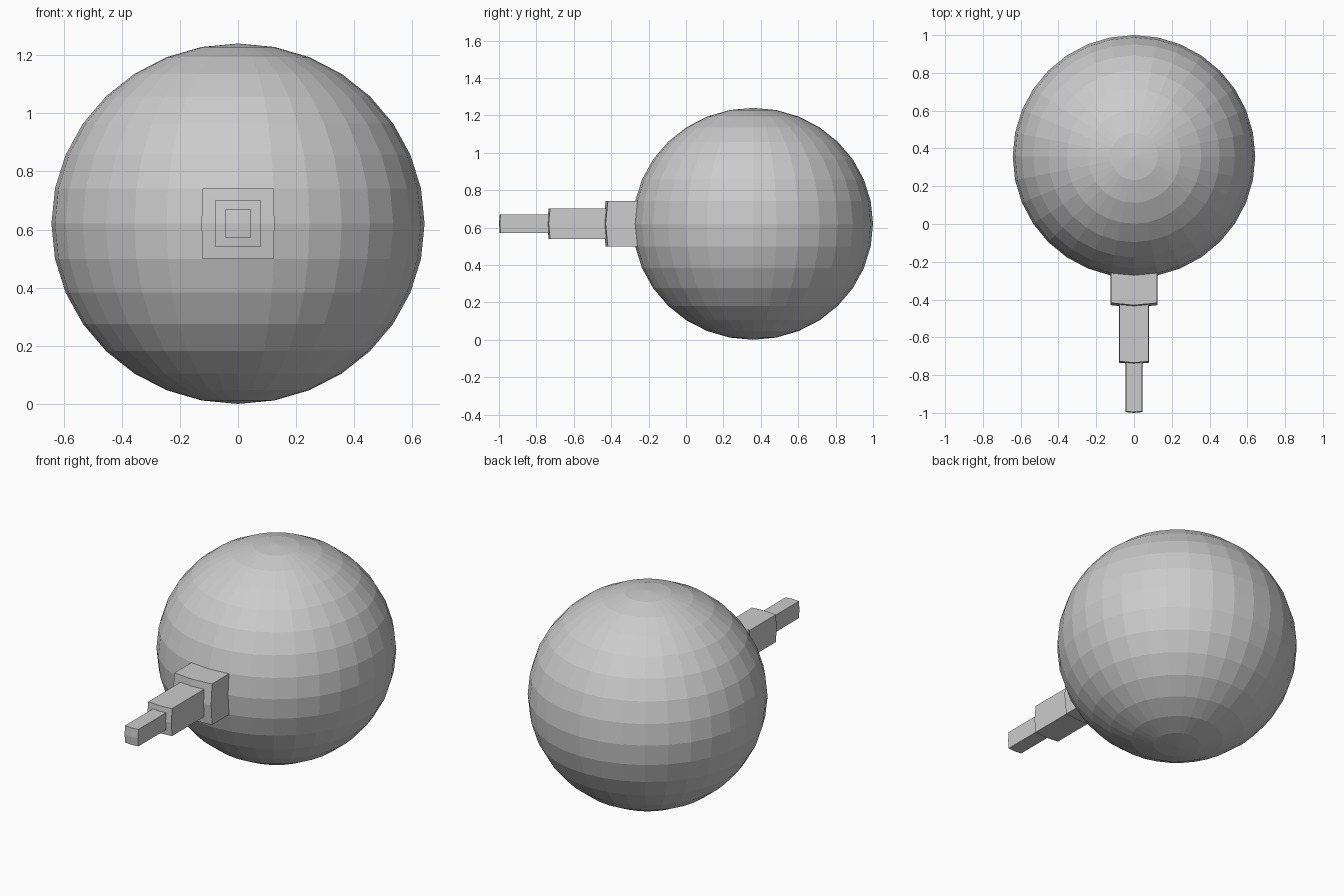
import bpy, bmesh
from mathutils import Vector, Matrix

if "Cube" in bpy.data.objects:
    bpy.data.objects.remove(bpy.data.objects["Cube"])

# Flat-shaded, slightly squashed ball
bm = bmesh.new()
place = Matrix.Translation((0, 0.358, 0.62)) @ Matrix.Diagonal((0.642, 0.642, 0.62, 1))
bmesh.ops.create_uvsphere(bm, u_segments=32, v_segments=16, radius=1.0, matrix=place)


def extrude(faces):
    """Extrude a patch and return its new faces and vertices."""
    new = bmesh.ops.extrude_face_region(bm, geom=faces)["geom"]
    bmesh.ops.delete(bm, geom=[f for f in faces if f.is_valid], context='FACES')
    return ([g for g in new if isinstance(g, bmesh.types.BMFace)],
            [g for g in new if isinstance(g, bmesh.types.BMVert)])


# The four faces around the front point become a stepped nozzle
patch = []
for f in bm.faces:
    c = f.calc_center_median()
    if c.y < -0.2 and abs(c.x) < 0.1 and abs(c.z - 0.62) < 0.1:
        patch.append(f)

# (half width, half height, tip y) for each step
tip = -0.284
half_w, half_h = 0.125, 0.121
for w, h, y in [(0.125, 0.121, -0.442), (0.079, 0.081, -0.742), (0.044, 0.050, -1.0)]:
    if w < half_w:
        # narrow the patch to form the shoulder
        patch, verts = extrude(patch)
        for v in verts:
            v.co.x *= w / half_w
            v.co.z = 0.62 + (v.co.z - 0.62) * h / half_h
            v.co.y = tip + (v.co.y - tip) * w / half_w
        half_w, half_h = w, h
    patch, verts = extrude(patch)
    bmesh.ops.translate(bm, verts=verts, vec=Vector((0, y - tip, 0)))
    tip = y

bmesh.ops.recalc_face_normals(bm, faces=bm.faces)
mesh = bpy.data.meshes.new("ball_with_stepped_nozzle")
bm.to_mesh(mesh)
bm.free()
obj = bpy.data.objects.new("ball_with_stepped_nozzle", mesh)
bpy.context.collection.objects.link(obj)
